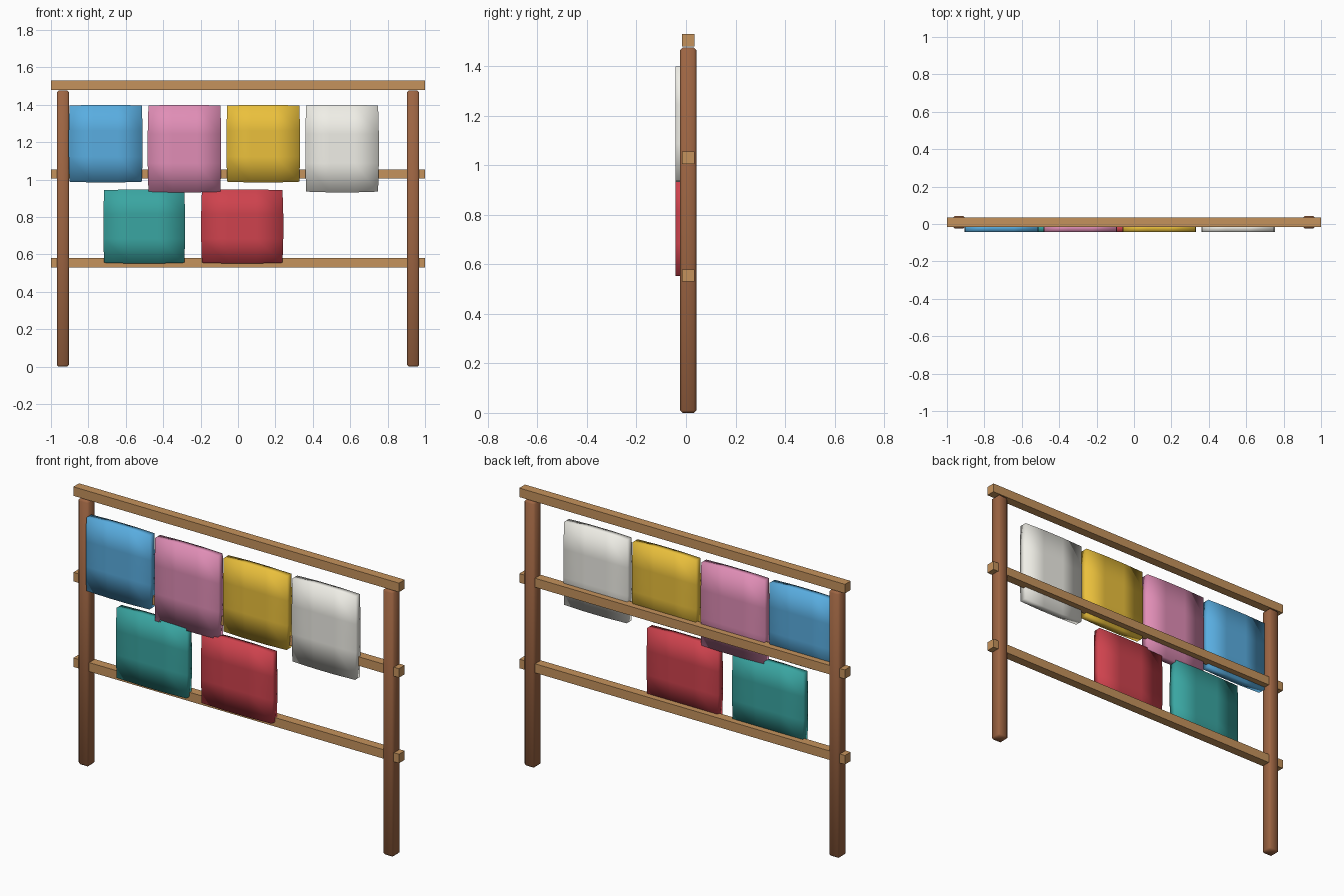
import bpy
import bmesh

if "Cube" in bpy.data.objects:
    bpy.data.objects.remove(bpy.data.objects["Cube"])


def material(name, rgb):
    m = bpy.data.materials.new(name)
    m.diffuse_color = (*rgb, 1)
    m.use_nodes = True
    m.node_tree.nodes["Principled BSDF"].inputs["Base Color"].default_value = m.diffuse_color
    return m


def box(name, x, y, z, mat):
    # x, y and z are (min, max) pairs
    mids = [(a + b) / 2 for a, b in (x, y, z)]
    bpy.ops.mesh.primitive_cube_add(size=1, location=mids)
    obj = bpy.context.object
    obj.name = obj.data.name = name
    obj.scale = [b - a for a, b in (x, y, z)]
    bpy.ops.object.transform_apply(location=False, rotation=False, scale=True)
    obj.data.materials.append(mat)
    return obj


def soften_post(obj):
    # Chamfered edges, shaded smooth all round
    b = obj.modifiers.new("soft_edges", 'BEVEL')
    b.width = 0.01
    b.segments = 1
    bpy.ops.object.shade_smooth()


def soften_cloth(obj):
    # Split the broad faces 3 x 3 so smooth shading rounds off only the borders
    bm = bmesh.new()
    bm.from_mesh(obj.data)
    edges = [e for e in bm.edges
             if abs(e.verts[0].co.y - e.verts[1].co.y) < 1e-5]
    bmesh.ops.subdivide_edges(bm, edges=edges, cuts=2, use_grid_fill=True)
    # Pull the four corners in slightly
    w, h = obj.dimensions.x / 2, obj.dimensions.z / 2
    for v in bm.verts:
        if abs(v.co.x) > w * 0.9 and abs(v.co.z) > h * 0.9:
            v.co.x *= 1 - 0.004 / w
            v.co.z *= 1 - 0.004 / h
    bm.to_mesh(obj.data)
    bm.free()
    bpy.ops.object.shade_smooth()


rail_wood = material("rail_wood", (0.56, 0.29, 0.107))
post_wood = material("post_wood", (0.34, 0.13, 0.055))

# Upright posts
for side, x in (("left", -0.936), ("right", 0.936)):
    soften_post(box(side + "_post", (x - 0.033, x + 0.033), (-0.024, 0.042),
                    (0, 1.476), post_wood))

# Horizontal rails
for name, z in (("bottom_rail", 0.53), ("middle_rail", 1.005), ("top_rail", 1.48)):
    box(name, (-1, 1), (-0.016, 0.034), (z, z + 0.05), rail_wood)

# Hanging cloths: x range, z range, colour
cloths = [
    ("blue", (-0.905, -0.51), (0.985, 1.40), (0.10, 0.42, 0.75)),
    ("pink", (-0.483, -0.09), (0.932, 1.40), (0.75, 0.27, 0.47)),
    ("yellow", (-0.062, 0.332), (0.985, 1.40), (0.83, 0.53, 0.045)),
    ("white", (0.36, 0.753), (0.932, 1.40), (0.87, 0.86, 0.80)),
    ("teal", (-0.72, -0.283), (0.552, 0.948), (0.042, 0.38, 0.36)),
    ("red", (-0.197, 0.242), (0.552, 0.948), (0.62, 0.055, 0.075)),
]
for name, x, z, rgb in cloths:
    soften_cloth(box(name + "_cloth", x, (-0.043, 0.0), z,
                     material(name + "_fabric", rgb)))
